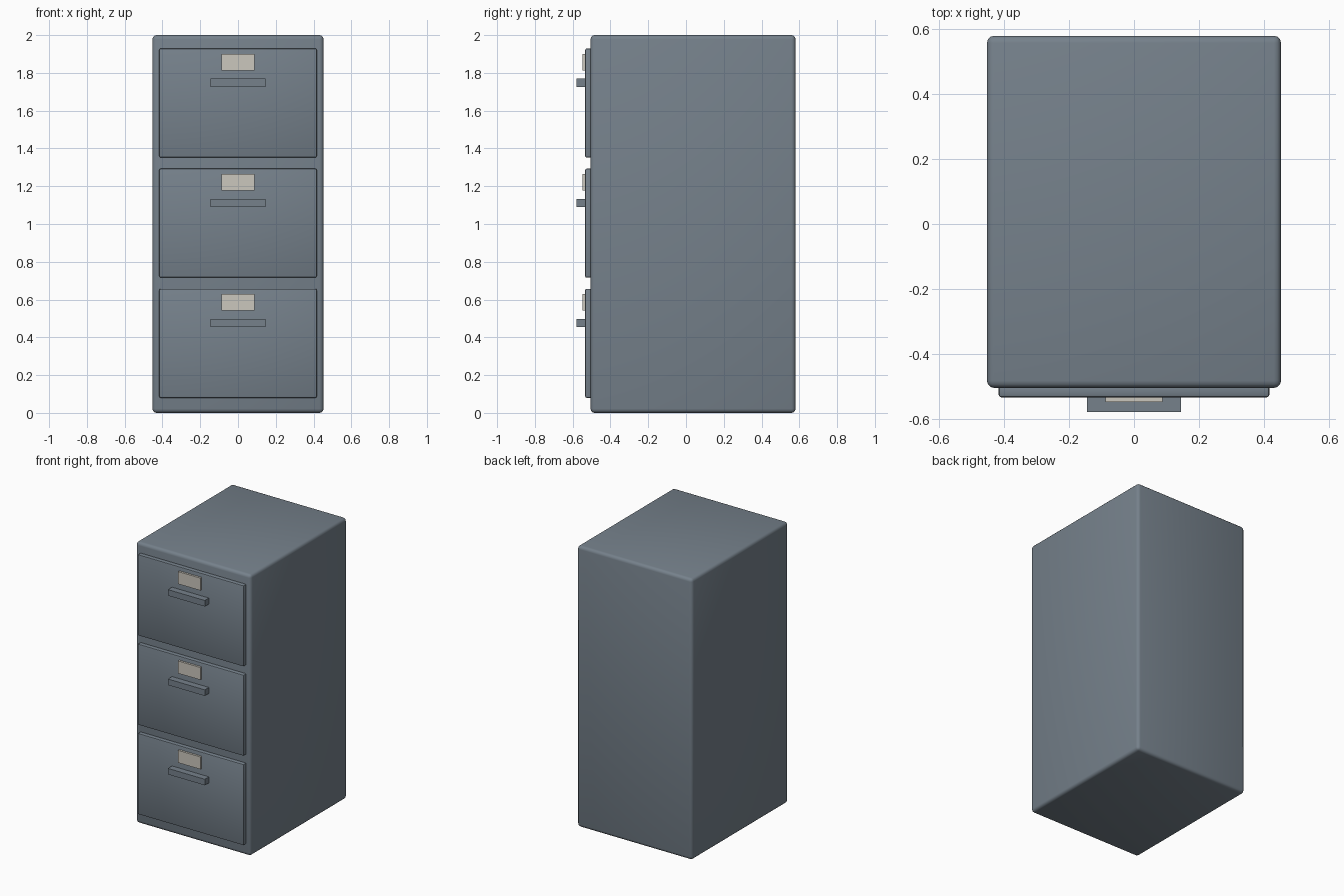
import bpy

cube = bpy.data.objects.get("Cube")
if cube:
    bpy.data.objects.remove(cube, do_unlink=True)


def make_material(name, rgb):
    mat = bpy.data.materials.new(name)
    mat.use_nodes = True
    mat.diffuse_color = (*rgb, 1)
    mat.node_tree.nodes["Principled BSDF"].inputs["Base Color"].default_value = (*rgb, 1)
    return mat


steel = make_material("blue grey steel", (0.18, 0.22, 0.26))
card = make_material("cream card", (0.60, 0.57, 0.51))


def box(name, half_width, y_range, z_range, mat, bevel=0, segments=3):
    """Box centred on x, with optional rounded edges."""
    (y0, y1), (z0, z1) = y_range, z_range
    bpy.ops.mesh.primitive_cube_add(size=1, location=(0, (y0 + y1) / 2, (z0 + z1) / 2))
    obj = bpy.context.object
    obj.name = name
    obj.scale = (half_width * 2, y1 - y0, z1 - z0)
    bpy.ops.object.transform_apply(location=False, rotation=False, scale=True)
    obj.data.materials.append(mat)
    if bevel:
        mod = obj.modifiers.new("rounded edges", "BEVEL")
        mod.width = bevel
        mod.segments = segments
        bpy.ops.object.modifier_apply(modifier=mod.name)
        bpy.ops.object.shade_smooth_by_angle()
    return obj


# Cabinet shell
box("cabinet_body", 0.453, (-0.505, 0.58), (0, 2), steel, bevel=0.022)

# Three identical drawers, each with a label and a handle
for i, level in enumerate(("bottom", "middle", "top")):
    z = 0.08 + i * 0.636
    box(level + "_drawer_front", 0.417, (-0.534, -0.495), (z, z + 0.577), steel, bevel=0.008, segments=2)
    box(level + "_drawer_label", 0.088, (-0.549, -0.53), (z + 0.461, z + 0.549), card)
    box(level + "_drawer_handle", 0.145, (-0.58, -0.53), (z + 0.374, z + 0.417), steel)
